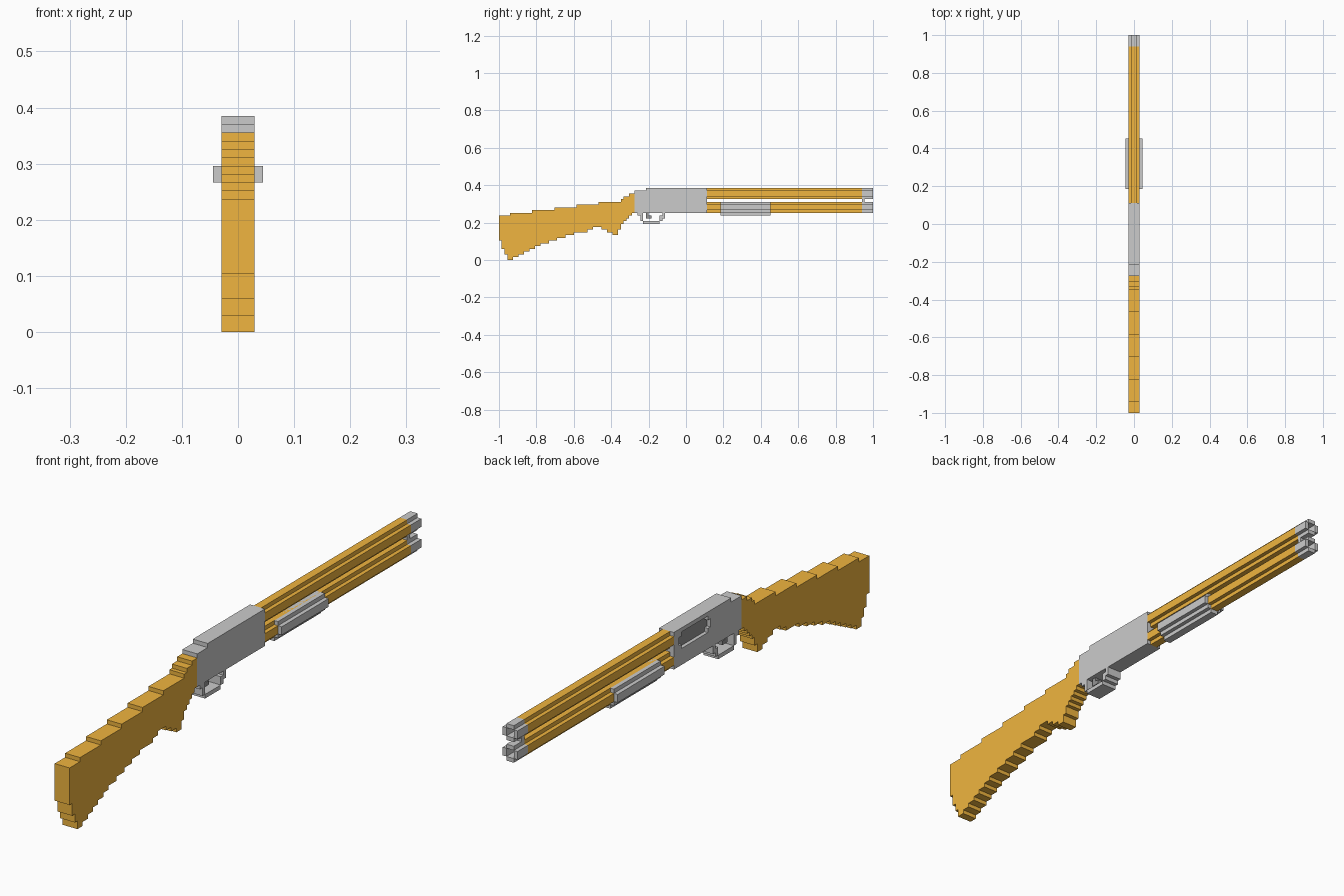
import bpy, bmesh
from mathutils import Vector

if "Cube" in bpy.data.objects:
    bpy.data.objects.remove(bpy.data.objects["Cube"])

V = 2 / 135  # one block; all coordinates below are in blocks


def material(name, rgb):
    m = bpy.data.materials.new(name)
    m.diffuse_color = (*rgb, 1)
    m.use_nodes = True
    m.node_tree.nodes["Principled BSDF"].inputs["Base Color"].default_value = m.diffuse_color
    return m


ORANGE = material("orange_wood", (0.87, 0.46, 0.05))
DARK = material("dark_metal", (0.3, 0.3, 0.3))


def world(x, y, z):
    return Vector((x * V, y * V - 1, z * V))


def finish(name, bm, mat=None):
    bmesh.ops.recalc_face_normals(bm, faces=bm.faces)
    me = bpy.data.meshes.new(name)
    bm.to_mesh(me)
    bm.free()
    ob = bpy.data.objects.new(name, me)
    bpy.context.collection.objects.link(ob)
    if mat:
        me.materials.append(mat)
    return ob


def prism(name, outline, axis, a, b, mat=None):
    """Extrude an outline: axis 'x' takes (y, z) points, axis 'y' takes (x, z)."""
    bm = bmesh.new()
    put = (lambda p, d: world(d, *p)) if axis == 'x' else (lambda p, d: world(p[0], d, p[1]))
    face = bm.faces.new([bm.verts.new(put(p, a)) for p in outline])
    out = bmesh.ops.extrude_face_region(bm, geom=[face])
    move = put((0, 0), b) - put((0, 0), a)
    bmesh.ops.translate(bm, vec=move, verts=[g for g in out['geom'] if isinstance(g, bmesh.types.BMVert)])
    return finish(name, bm, mat)


def boxes(name, spans, mat=None):
    """One object made of boxes given as (x0, x1, y0, y1, z0, z1)."""
    bm = bmesh.new()
    for x0, x1, y0, y1, z0, z1 in spans:
        lo, hi = world(x0, y0, z0), world(x1, y1, z1)
        for v in bmesh.ops.create_cube(bm, size=1)['verts']:
            v.co = [(l + h) / 2 + c * (h - l) for l, h, c in zip(lo, hi, v.co)]
    return finish(name, bm, mat)


def steps(levels, end):
    """Staircase points from (start, height) levels."""
    pts = []
    for i, (y, z) in enumerate(levels):
        nxt = levels[i + 1][0] if i + 1 < len(levels) else end
        pts += [(y, z), (nxt, z)]
    return pts


def mirrored(half):
    return half + [(-x, z) for x, z in reversed(half)]


# Shoulder stock with stepped top and underside
top = [(0, 16), (4, 17), (12, 18), (20, 19), (28, 20), (36, 21), (44, 22), (45, 23), (47, 24)]
under = [(0, 7), (1, 4), (2, 2), (3, 0), (5, 1), (7, 2), (9, 3), (11, 4), (13, 5), (15, 6),
         (18, 7), (21, 8), (24, 9), (27, 10), (32, 11), (34, 12), (37, 11), (39, 10),
         (41, 9), (43, 11), (44, 13), (45, 14), (46, 15), (47, 16), (48, 17)]
prism("stock", steps(under, 49) + steps(top, 49)[::-1], 'x', -2, 2, ORANGE)

# Receiver with a recessed port on the left side
receiver = prism("receiver", [(49, 17), (75, 17), (75, 26), (53, 26), (53, 25), (49, 25)], 'x', -2, 2)
port = [(62, 21), (72, 21), (72, 22), (73, 22), (73, 24), (72, 24), (72, 25), (62, 25),
        (62, 24), (61, 24), (61, 22), (62, 22)]
cutter = prism("port_cutter", port, 'x', -3, -1)
cutter.hide_render = True
mod = receiver.modifiers.new("port", 'BOOLEAN')
mod.operation, mod.solver, mod.object = 'DIFFERENCE', 'EXACT', cutter
bpy.context.view_layer.objects.active = receiver
bpy.ops.object.modifier_apply(modifier=mod.name)
bpy.data.objects.remove(cutter)
prism("port_plate", port, 'x', -1.1, -0.9, DARK)

# Trigger guard and trigger
boxes("trigger_guard", [(-2, 2, *s) for s in (
    (50, 51, 16, 17), (51, 52, 14, 17), (52, 58, 13, 14), (58, 59, 14, 16), (59, 60, 15, 17))])
boxes("trigger", [(-1, 1, 53, 54, 15, 17), (-1, 1, 54, 55, 15, 16)], DARK)

# Barrel and magazine tube with hollow grey ends
for name, z in (("barrel", 22), ("magazine_tube", 17)):
    section = mirrored([(1, z), (1, z + 1), (2, z + 1), (2, z + 3), (1, z + 3), (1, z + 4)])
    prism(name, section, 'y', 75, 131, ORANGE)
    boxes(name + "_end", [
        (-1, 1, 131, 135, z, z + 1), (-1, 1, 131, 135, z + 3, z + 4),
        (-2, -1, 131, 135, z + 1, z + 3), (1, 2, 131, 135, z + 1, z + 3),
        (-1, 1, 131, 132, z + 1, z + 3)])
boxes("tube_clamp", [(-1, 1, 131, 132, 21, 22)])

# Sliding fore-end around the magazine tube
prism("fore_end", mirrored([(1, 16), (1, 17), (2, 17), (2, 18), (3, 18), (3, 20), (2, 20), (2, 21)]),
      'y', 80, 98)
